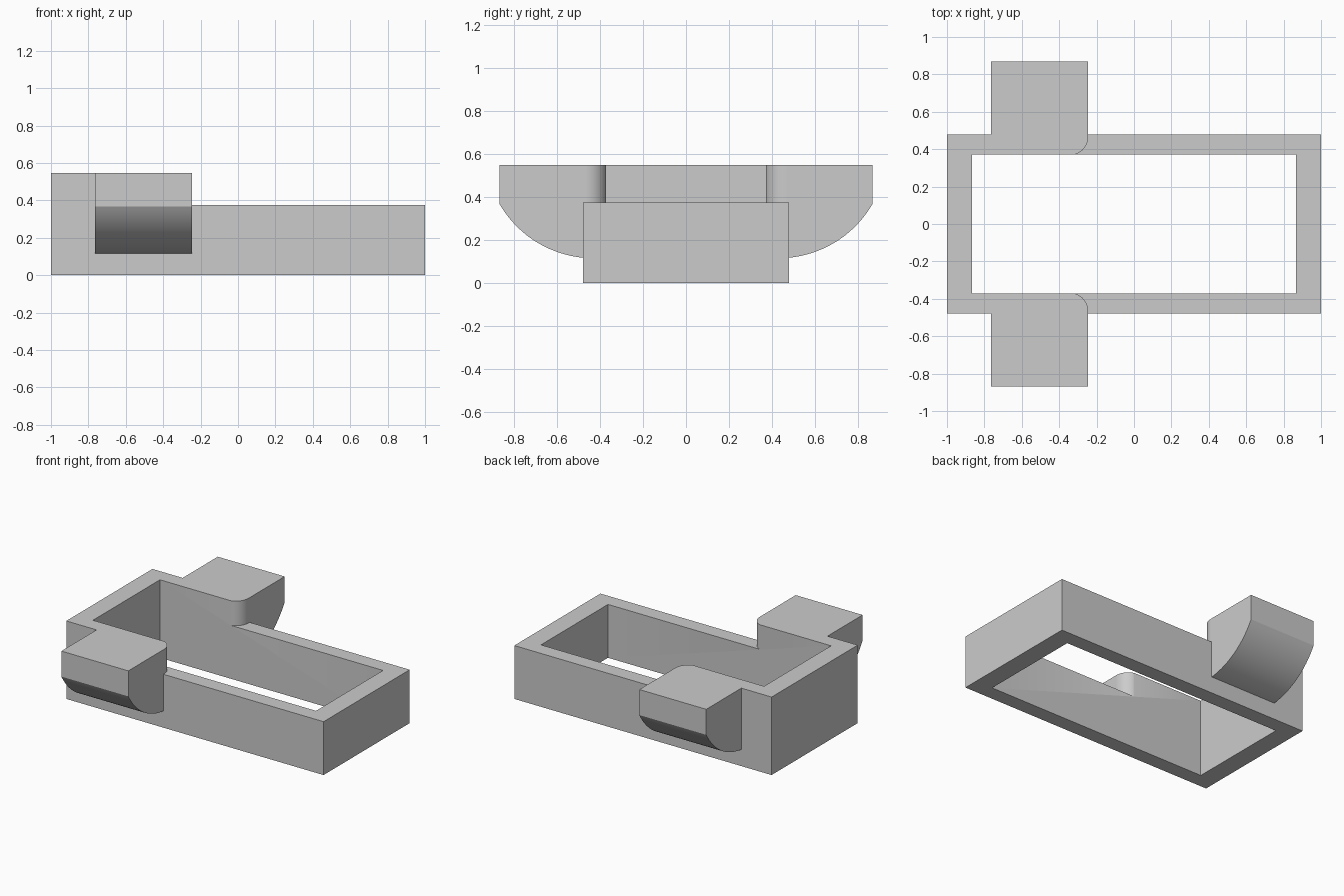
import bpy, bmesh, math
from mathutils import Vector

if "Cube" in bpy.data.objects:
    bpy.data.objects.remove(bpy.data.objects["Cube"])


def prism(name, outline, offset):
    """Extrude a closed planar outline along offset."""
    bm = bmesh.new()
    face = bm.faces.new([bm.verts.new(p) for p in outline])
    moved = bmesh.ops.extrude_face_region(bm, geom=[face])["geom"]
    bmesh.ops.translate(bm, vec=Vector(offset),
                        verts=[v for v in moved if isinstance(v, bmesh.types.BMVert)])
    bmesh.ops.recalc_face_normals(bm, faces=bm.faces)
    mesh = bpy.data.meshes.new(name)
    bm.to_mesh(mesh)
    bm.free()
    obj = bpy.data.objects.new(name, mesh)
    bpy.context.collection.objects.link(obj)
    return obj


def block(name, x, y, z0, z1):
    return prism(name, [(-x, -y, z0), (x, -y, z0), (x, y, z0), (-x, y, z0)], (0, 0, z1 - z0))


def combine(target, tool, operation):
    """Apply a boolean and discard the tool object."""
    tool.hide_render = True
    mod = target.modifiers.new(operation.title(), 'BOOLEAN')
    mod.operation, mod.solver, mod.object = operation, 'EXACT', tool
    bpy.context.view_layer.objects.active = target
    bpy.ops.object.modifier_apply(modifier=mod.name)
    bpy.data.objects.remove(tool)


LOW, HIGH = 0.375, 0.548
EAR_X0, EAR_X1 = -0.765, -0.245

# Open rectangular frame
frame = block("frame", 1.0, 0.478, 0, HIGH)
combine(frame, block("cavity_cutter", 0.867, 0.372, -0.2, 0.8), 'DIFFERENCE')

# Lowered front section, with rounded inner corners where the step begins
r, cy = 0.1, 0.467
arc = [(EAR_X1 - r + r * math.cos(a), cy - r * math.sin(a))
       for a in (math.radians(90 * i / 12) for i in range(13))]
half = [(1.2, 0.7), (EAR_X1, 0.7)] + arc
outline = half + [(x, -y) for x, y in reversed(half)]
combine(frame, prism("step_cutter", [(x, y, LOW) for x, y in outline], (0, 0, 0.5)),
        'DIFFERENCE')

# Side lugs with a curved underside
radius, lug_y, lug_z = 0.505, 0.43, 0.62
a0 = math.asin((0.47 - lug_y) / radius)
a1 = math.asin((0.868 - lug_y) / radius)
under = [(lug_y + radius * math.sin(a), lug_z - radius * math.cos(a))
         for a in (a0 + (a1 - a0) * i / 20 for i in range(21))]
profile = under + [(0.868, HIGH), (0.47, HIGH)]
for side in (-1, 1):
    lug = prism("side_lug", [(EAR_X0, side * y, z) for y, z in profile],
                (EAR_X1 - EAR_X0, 0, 0))
    combine(frame, lug, 'UNION')

# Smooth the curves, keep the corners crisp
bpy.ops.object.select_all(action='DESELECT')
frame.select_set(True)
bpy.context.view_layer.objects.active = frame
bpy.ops.object.shade_smooth_by_angle(angle=math.radians(25))
